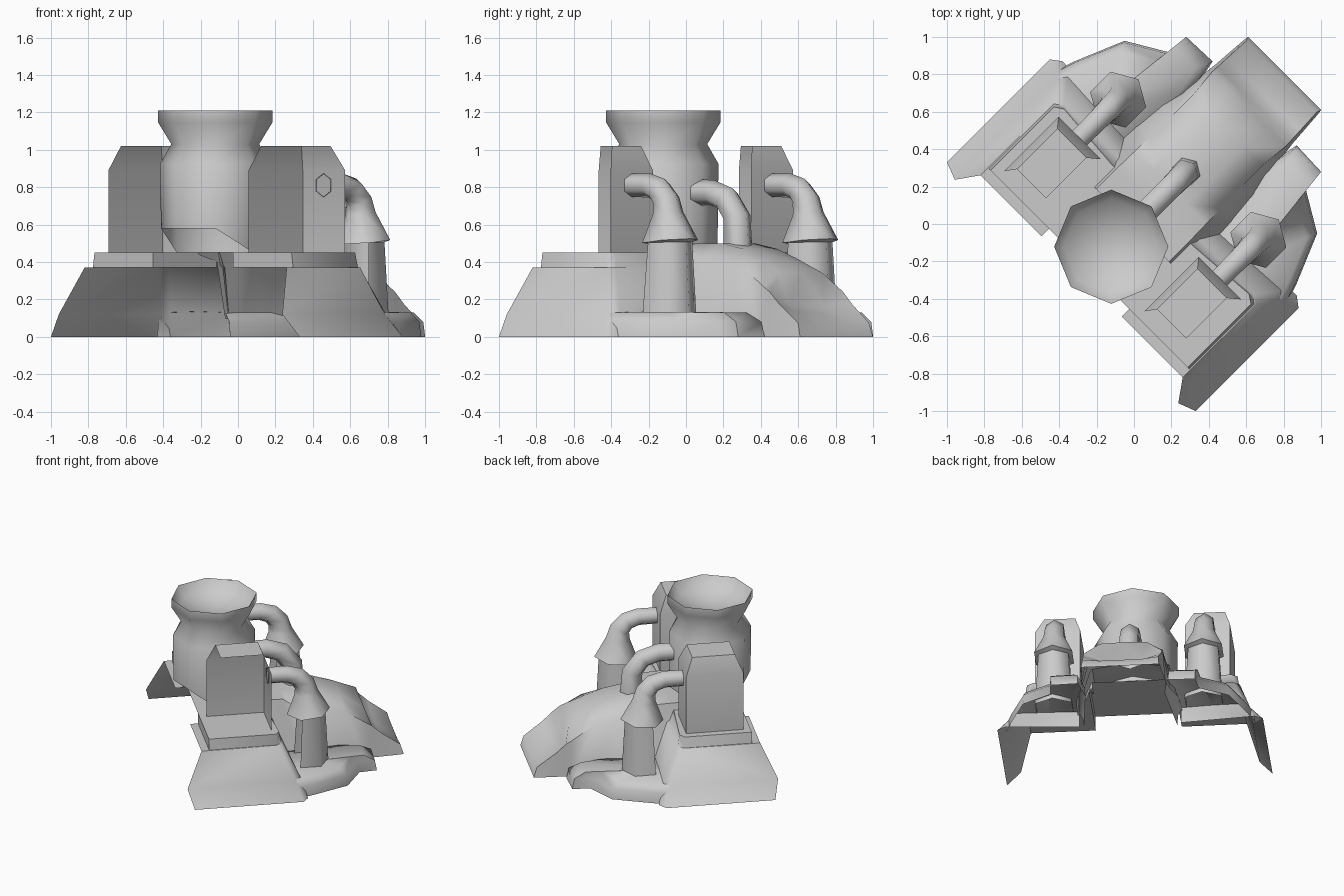
import bpy, bmesh, math
from mathutils import Vector

if "Cube" in bpy.data.objects:
    bpy.data.objects.remove(bpy.data.objects["Cube"])

# One flat colour for everything
GREY = bpy.data.materials.new("stone_grey")
GREY.diffuse_color = (0.6, 0.6, 0.6, 1)
GREY.use_nodes = True
GREY.node_tree.nodes["Principled BSDF"].inputs["Base Color"].default_value = GREY.diffuse_color


def make(name, grids, mirror=False, drop=None, angle=40):
    """Skin grids of points; everything is laid out on an axis turned 45 degrees."""
    bm = bmesh.new()
    for rows in grids:
        vs = [[bm.verts.new(p) for p in r] for r in rows]
        for a, b in zip(vs, vs[1:]):
            for i in range(len(a) - 1):
                bm.faces.new((a[i], a[i + 1], b[i + 1], b[i]))
    bmesh.ops.remove_doubles(bm, verts=bm.verts, dist=0.0005)
    bmesh.ops.dissolve_degenerate(bm, edges=bm.edges, dist=0.0005)
    bmesh.ops.recalc_face_normals(bm, faces=bm.faces)
    if sum(f.normal.z * f.calc_area() for f in bm.faces) < 0:
        bmesh.ops.reverse_faces(bm, faces=bm.faces)
    if drop:
        bm.normal_update()
        bmesh.ops.delete(bm, geom=[f for f in bm.faces if drop(f)], context='FACES')
    me = bpy.data.meshes.new(name)
    bm.to_mesh(me)
    bm.free()
    me.materials.append(GREY)
    ob = bpy.data.objects.new(name, me)
    bpy.context.collection.objects.link(ob)
    ob.rotation_euler.z = math.pi / 4
    bpy.context.view_layer.objects.active = ob
    ob.select_set(True)
    if mirror:
        m = ob.modifiers.new("mirror", 'MIRROR')
        m.use_axis = (False, True, False)
        m.merge_threshold = 0.001
        bpy.ops.object.modifier_apply(modifier=m.name)
    bpy.ops.object.shade_smooth_by_angle(angle=math.radians(angle))
    ob.select_set(False)
    return ob


def tube(path, v, n):
    """Rings (u, z, radius) swept in the plane of constant v."""
    rows = []
    for i, (u, z, r) in enumerate(path):
        a, b = path[max(i - 1, 0)], path[min(i + 1, len(path) - 1)]
        t = Vector((b[0] - a[0], b[1] - a[1])).normalized()
        rows.append([(u - t.y * r * math.cos(k * math.tau / n),
                      v + r * math.sin(k * math.tau / n),
                      z + t.x * r * math.cos(k * math.tau / n)) for k in range(n + 1)])
    return rows


# Sloped side walls and deck: v, z, front u, rear u, then the chamfered corner u, v
wall = [(.94, 0, -.474, .304, .346, .884), (.845, .12, -.51, .265, .31, .81),
        (.764, .37, -.396, .16, .195, .725), (.757, .37, -.34, .15, .185, .715),
        (.745, .45, -.34, .14, .17, .70), (.3, .45, -.34, .14, .14, .3),
        (0, .45, -.34, .14, .14, 0)]
side = [[(f, v, z), (r, v, z), (cu, cv, z)] for v, z, f, r, cu, cv in wall]
# Rear slope under the deck
inner = [(.30, .36, 0), (.29, .36, .12), (.19, .29, .37), (.17, .28, .38), (.14, .28, .45)]
rear = [[(cu, cv, z), p] for (v, z, f, r, cu, cv), p in zip(wall, inner)]
make("side_wall_and_deck", [side, rear], mirror=True, angle=62)

# Ledge, raised front edge and underside of each wing; the middle stays open
ledge = [[(u, .764, .37), (u, .304, .37)] for u in (-.396, -.34)]
riser = [[(-.34, .757, .37), (-.34, .304, .37)], [(-.34, .745, .45), (-.34, .304, .45)]]
floor = [[(-.34, .76, .369), (-.34, .304, .369)], [(.16, .74, .369), (.16, .304, .369)]]
curb = [[(-.34, .304, .37), (.14, .304, .37)], [(-.34, .304, .45), (.14, .304, .45)]]
for name, g in (("wing_ledge", ledge), ("wing_riser", riser),
                ("wing_floor", floor), ("wing_curb", curb)):
    make(name, [g], mirror=True)

# Low rounded apron round each chimney, open toward the hollow inside
outline = [(.27, .88), (.39, .84), (.657, .728), (.778, .523), (.905, .51), (.912, .318), (.73, .28), (.27, .33)]
cu, cv = .27, .58


def ring(s, z):
    return [(cu + (u - cu) * s, cv + (v - cv) * s, z) for u, v in outline]


make("chimney_apron", [[ring(1, 0), ring(.975, .08), ring(.85, .13), ring(0, .135)]],
     mirror=True, angle=70)

# Central ridge with a scooped rear slope: u, then half section (v, z)
ridge = [(-.01, (0, .5), (.127, .5), (.275, .5), (.29, .44)),
         (.14, (0, .5), (.127, .5), (.275, .5), (.30, .40)),
         (.272, (0, .5), (.127, .5), (.272, .495), (.37, .1)),
         (.39, (0, .5), (.127, .5), (.27, .41), (.37, .08)),
         (.56, (0, .47), (.127, .47), (.265, .39), (.36, .06)),
         (.707, (0, .425), (.127, .42), (.265, .365), (.32, .04)),
         (.87, (0, .345), (.165, .34), (.28, .265), (.30, 0)),
         (.91, (0, .17), (.13, .175), (.278, .24), (.295, 0)),
         (.98, (0, .13), (.15, .135), (.275, .175), (.29, 0)),
         (1.115, (0, .06), (.15, .06), (.268, .075), (.28, 0)),
         (1.138, (0, 0), (.15, 0), (.276, 0), (.276, 0))]
make("rear_ridge", [[[(u, v, z) for v, z in sec] for u, *sec in ridge]], mirror=True, angle=55)

# Two half-open towers, both facing the same way
for name, v in (("left", .69), ("right", -.37)):
    plan = [(-.29, v), (.12, v), (.12, v - .32)]
    top = [(-.235, v - .04, 1.02), (.07, v - .04, 1.02), (.07, v - .26, 1.02)]
    walls = [[(a, b, z) for a, b in plan] for z in (.44, .89)] + [top]
    lid = [[top[0], top[1]], [(-.235, v - .26, 1.02), top[2]]]
    make(name + "_tower", [walls, lid], angle=50)

# Chimneys with conical hoods and elbows into the towers; shafts open toward the towers
hood = [(.115, .81, .063), (.25, .81, .065), (.33, .785, .07), (.38, .73, .075),
        (.395, .66, .085), (.41, .51, .155), (.41, .505, .12)]
shaft = [(.41, .515, .122), (.405, .1, .15)]
for name, v in (("left", .53), ("right", -.53)):
    make(name + "_chimney_hood", [tube(hood, v, 6)], angle=62)
    make(name + "_chimney_shaft", [tube(shaft, v, 6)], angle=65,
         drop=lambda f: f.normal.x < -.6)

# Middle pipe from the funnel into the ridge
make("middle_pipe", [tube([(.03, .77, .07), (.2, .77, .07), (.31, .735, .072),
                           (.385, .64, .075), (.395, .45, .08)], 0, 6)], angle=65)

# Flared eight-sided funnel; its front lower edge is cut higher
profile = [(.29, .45), (.295, .925), (.235, 1.03), (.305, 1.145), (.305, 1.21), (.255, 1.13), (0, 1.09)]
rows = []
for i, (r, z) in enumerate(profile):
    row = []
    for k in range(9):
        a = k * math.tau / 8
        low = .58 if i == 0 and math.cos(a) < -.1 else z
        row.append((-.172 + r * math.cos(a), r * math.sin(a), low))
    rows.append(row)
make("funnel", [rows], angle=62)
